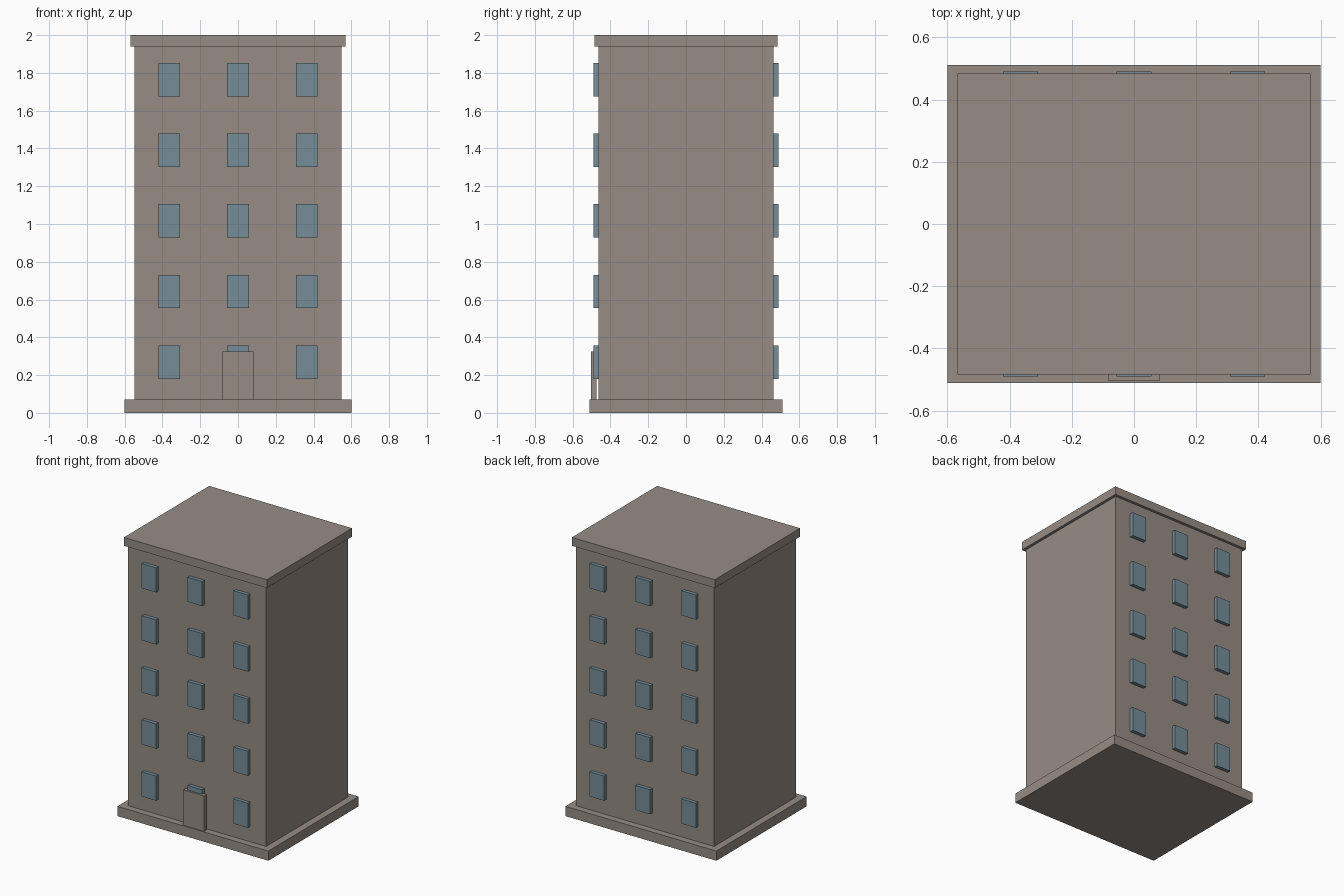
import bpy

cube = bpy.data.objects.get("Cube")
if cube:
    bpy.data.objects.remove(cube, do_unlink=True)


def material(name, colour):
    mat = bpy.data.materials.new(name)
    mat.use_nodes = True
    mat.diffuse_color = colour
    mat.node_tree.nodes["Principled BSDF"].inputs["Base Color"].default_value = colour
    return mat


def box(name, x, y, z, mat):
    """Box spanning the (low, high) pairs x, y and z."""
    spans = (x, y, z)
    bpy.ops.mesh.primitive_cube_add(size=1, location=[(a + b) / 2 for a, b in spans])
    obj = bpy.context.object
    obj.name = name
    obj.scale = [b - a for a, b in spans]
    bpy.ops.object.transform_apply(location=False, rotation=False, scale=True)
    obj.data.materials.append(mat)
    return obj


stone = material("warm grey stone", (0.305, 0.262, 0.231, 1))
glass = material("blue grey glass", (0.18, 0.27, 0.32, 1))

# Main masses
box("plinth", (-0.6, 0.6), (-0.512, 0.512), (0, 0.07), stone)
box("building_body", (-0.548, 0.548), (-0.464, 0.464), (0.07, 1.94), stone)
box("roof_slab", (-0.568, 0.568), (-0.484, 0.484), (1.94, 2), stone)

# Entrance door, standing just proud of the front wall
box("front_door", (-0.083, 0.083), (-0.504, -0.474), (0.07, 0.324), stone)

# Windows: five floors of three on the front and back
for side, y in (("front", (-0.49, -0.463)), ("back", (0.463, 0.49))):
    for floor in range(5):
        base = 0.18 + floor * 0.374
        for column in (-1, 0, 1):
            x = column * 0.365
            box(f"{side}_window_{floor + 1}_{column + 2}",
                (x - 0.057, x + 0.057), y, (base, base + 0.177), glass)
